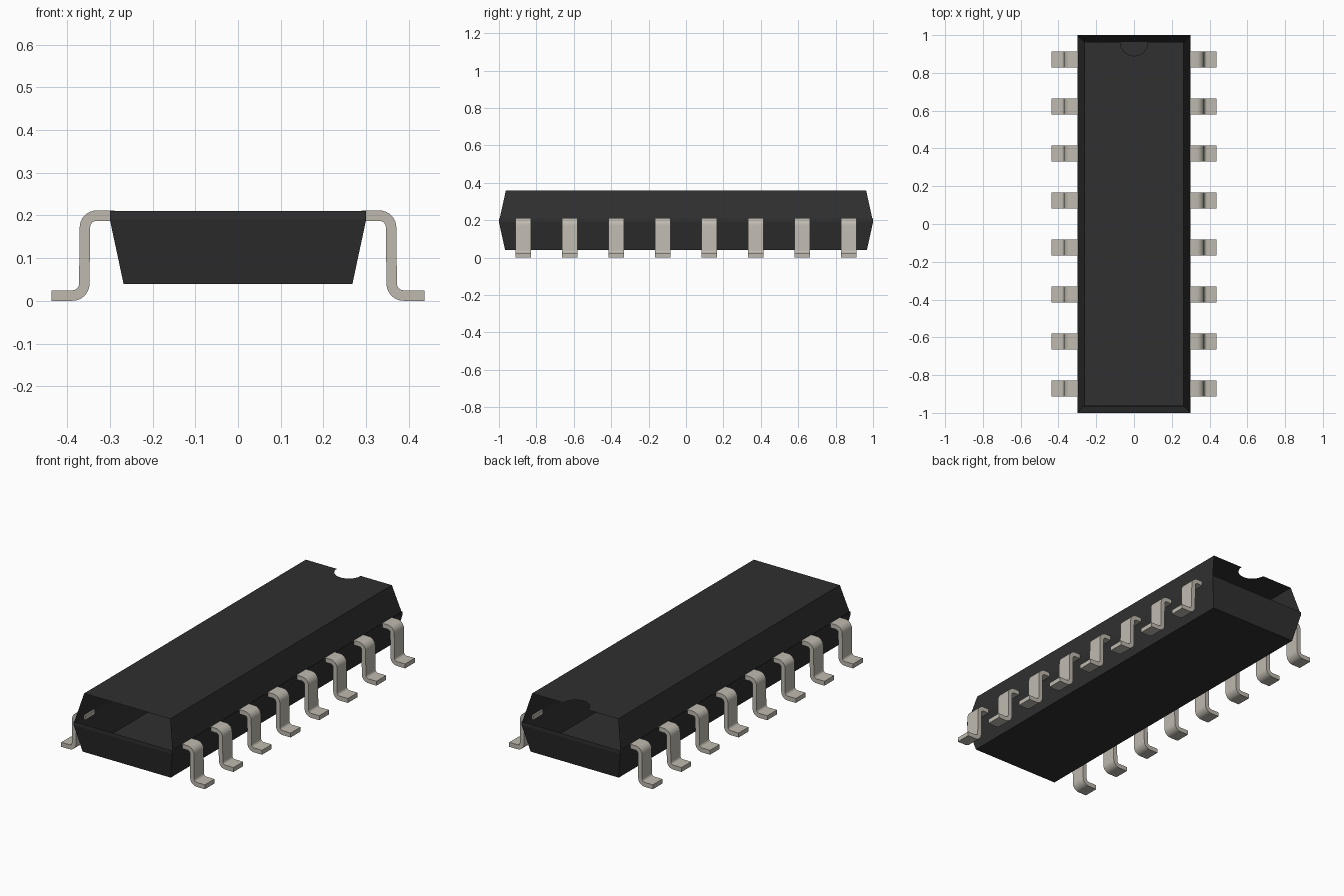
import bpy
import bmesh
from math import cos, sin, pi

cube = bpy.data.objects.get("Cube")
if cube:
    bpy.data.objects.remove(cube, do_unlink=True)


def material(name, colour):
    m = bpy.data.materials.new(name)
    m.use_nodes = True
    m.diffuse_color = (*colour, 1)
    m.node_tree.nodes["Principled BSDF"].inputs["Base Color"].default_value = (*colour, 1)
    return m


black = material("black plastic", (0.029, 0.029, 0.029))
metal = material("tinned metal", (0.52, 0.49, 0.43))


def finish(bm, name, mat):
    mesh = bpy.data.meshes.new(name)
    bm.to_mesh(mesh)
    bm.free()
    mesh.materials.append(mat)
    obj = bpy.data.objects.new(name, mesh)
    bpy.context.collection.objects.link(obj)
    return obj


def rectangle(bm, x, y, z):
    return [bm.verts.new((sx * x, sy * y, z))
            for sx, sy in ((-1, -1), (1, -1), (1, 1), (-1, 1))]


def wall(bm, low, high, i):
    j = (i + 1) % 4
    bm.faces.new((low[i], low[j], high[j], high[i]))


RIM_X, RIM_Y, RIM_Z = 0.3, 1.0, 0.21

# Lower body: an open tray with sloped walls and a narrow upright rim
bm = bmesh.new()
rings = [rectangle(bm, 0.268, 0.967, 0.04),
         rectangle(bm, RIM_X, RIM_Y, 0.19),
         rectangle(bm, RIM_X, RIM_Y, RIM_Z)]
for low, high in zip(rings, rings[1:]):
    for i in range(4):
        wall(bm, low, high, i)
bm.faces.new(rings[0][::-1])
finish(bm, "lower_body", black)

# Upper body: two sloped side walls and a lid, open at both ends
bm = bmesh.new()
base = rectangle(bm, RIM_X - 0.002, RIM_Y - 0.004, RIM_Z)
lid = rectangle(bm, 0.262, 0.963, 0.36)
for i in (1, 3):
    wall(bm, base, lid, i)
# Half-round notch cut into the back edge of the lid
steps, radius = 16, 0.073
notch = [bm.verts.new((radius * cos(pi * k / steps),
                       lid[2].co.y - radius * sin(pi * k / steps), lid[2].co.z))
         for k in range(steps + 1)]
bm.faces.new(lid[:3] + notch + lid[3:])
finish(bm, "upper_body", black)

# Pin section: centre line with its left-hand normals, through two bends
THICK, BEND, PIN_WIDTH = 0.0245, 0.0275, 0.084
path = [((0.289, 0.1995), (0, 1))]
for cx, cz, start, turn, side in ((0.331, 0.172, pi / 2, -1, 1),
                                  (0.3875, 0.04, pi, 1, -1)):
    for k in range(9):
        a = start + turn * k * pi / 16
        path.append(((cx + BEND * cos(a), cz + BEND * sin(a)),
                     (side * cos(a), side * sin(a))))
path.append(((0.437, 0.0125), (0, 1)))


def offset(amount):
    return [(p[0] + n[0] * amount, max(0, p[1] + n[1] * amount)) for p, n in path]


upper_line, lower_line = offset(THICK / 2), offset(-THICK / 2)


def add_pin(name, side, y):
    bm = bmesh.new()
    rows = []
    for (ux, uz), (lx, lz) in zip(upper_line, lower_line):
        rows.append([bm.verts.new((side * x, y + w * PIN_WIDTH / 2, z))
                     for x, z, w in ((ux, uz, -1), (ux, uz, 1), (lx, lz, 1), (lx, lz, -1))])
    for a, b in zip(rows, rows[1:]):
        for i in range(4):
            wall(bm, a, b, i)
    bm.faces.new(rows[0])
    bm.faces.new(rows[-1][::-1])
    bmesh.ops.recalc_face_normals(bm, faces=bm.faces)
    return finish(bm, name, metal)


# Eight pins along each long side
PITCH = 0.2486
pins = [add_pin(f"{label}_pin_{i + 1}", side, (i - 3.5) * PITCH)
        for label, side in (("left", 1), ("right", -1)) for i in range(8)]

bpy.ops.object.select_all(action="DESELECT")
for pin in pins:
    pin.select_set(True)
bpy.context.view_layer.objects.active = pins[0]
bpy.ops.object.shade_smooth_by_angle(angle=pi / 6)
